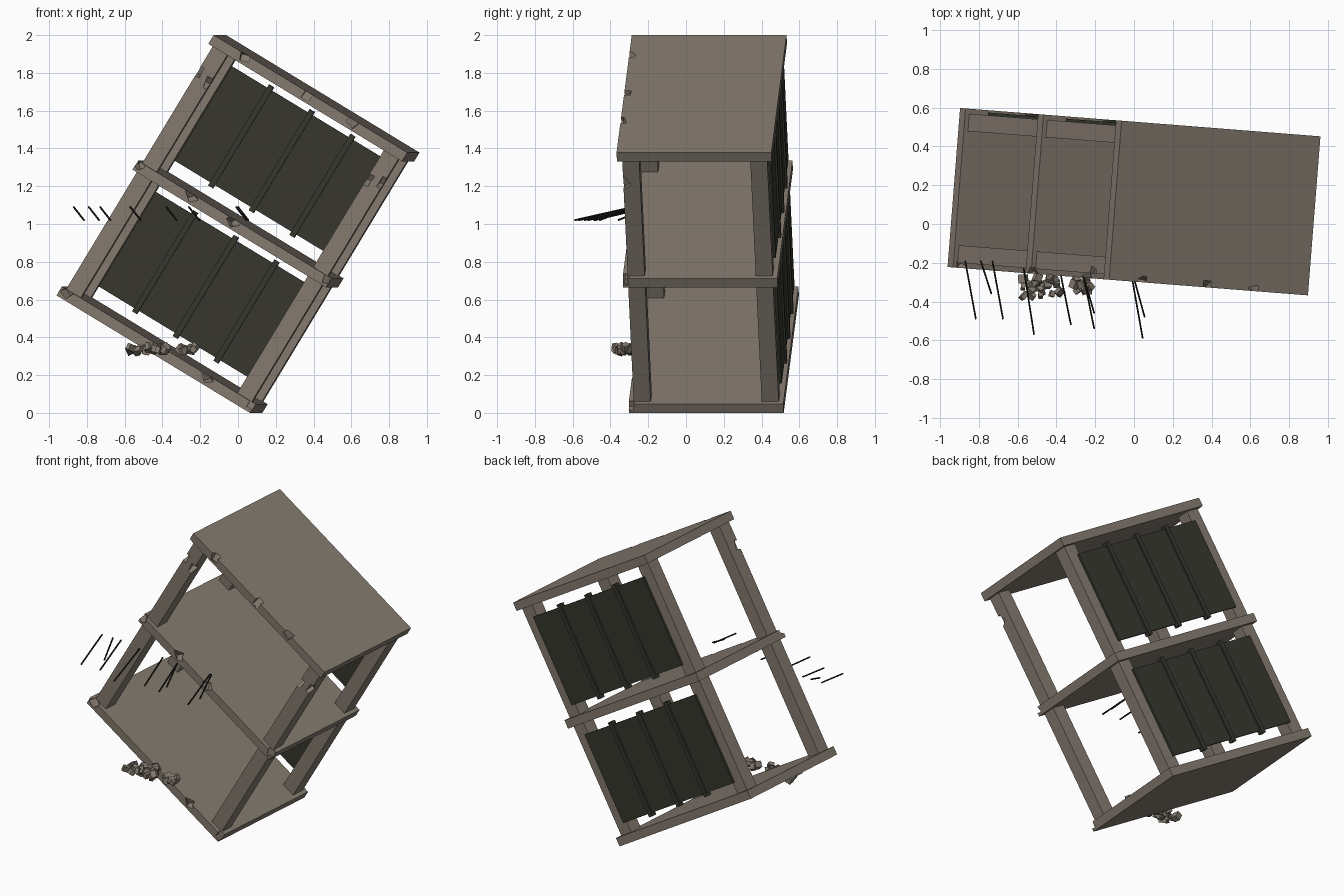
import bpy, bmesh, random
from math import radians
from mathutils import Matrix, Vector

if "Cube" in bpy.data.objects:
    bpy.data.objects.remove(bpy.data.objects["Cube"], do_unlink=True)
random.seed(4)


def material(name, rgb):
    m = bpy.data.materials.new(name)
    m.use_nodes = True
    m.diffuse_color = (*rgb, 1)
    m.node_tree.nodes["Principled BSDF"].inputs["Base Color"].default_value = (*rgb, 1)
    return m


concrete = material("concrete", (0.23, 0.195, 0.158))
dark_metal = material("dark_metal", (0.038, 0.038, 0.028))
rod_metal = material("rod_metal", (0.015, 0.015, 0.014))

# Everything structural leans in one shared frame
LEAN = (Matrix.Translation((0, 0.115, 1)) @ Matrix.Rotation(radians(-4.5), 4, "Z")
        @ Matrix.Rotation(radians(31.2), 4, "Y"))
HALF_W, HALF_D, HALF_H = 0.601, 0.411, 0.806
SLAB = 0.055
STOREY = HALF_H - SLAB / 2
COL = 0.09


def add_box(bm, centre, size, rot=Matrix.Identity(4)):
    mat = Matrix.Translation(centre) @ rot @ Matrix.Diagonal((*size, 1))
    bmesh.ops.create_cube(bm, size=1, matrix=mat)


def finish(bm, name, mat, frame=LEAN):
    me = bpy.data.meshes.new(name)
    bm.transform(frame)
    bm.to_mesh(me)
    bm.free()
    me.materials.append(mat)
    ob = bpy.data.objects.new(name, me)
    bpy.context.collection.objects.link(ob)
    return ob


def tumble():
    return (Matrix.Rotation(random.uniform(0, 3), 4, "X")
            @ Matrix.Rotation(random.uniform(0, 3), 4, "Y")
            @ Matrix.Rotation(random.uniform(0, 3), 4, "Z"))


def chipped_box(name, centre, size, chips=()):
    """Concrete block with broken-out notches at the given local points."""
    bm = bmesh.new()
    add_box(bm, centre, size)
    ob = finish(bm, name, concrete)
    if not chips:
        return
    bm = bmesh.new()
    for point in chips:
        add_box(bm, point, (0.055, 0.05, 0.045), tumble())
    cutter = finish(bm, name + "_cutter", concrete)
    cutter.hide_render = True
    mod = ob.modifiers.new("chips", "BOOLEAN")
    mod.operation, mod.solver, mod.object = "DIFFERENCE", "EXACT", cutter
    bpy.context.view_layer.objects.active = ob
    bpy.ops.object.modifier_apply(modifier=mod.name)
    bpy.data.objects.remove(cutter, do_unlink=True)


# Slabs, with chips along the front edge
slab_chips = {
    "bottom_slab": (-0.56, 0.0, 0.31, 0.59),
    "middle_slab": (-0.59, -0.26, 0.0, 0.59),
    "top_slab": (-0.40, -0.01, 0.27),
}
for level, (name, spots) in enumerate(slab_chips.items()):
    z = (level - 1) * STOREY
    chipped_box(name, (0, 0, z), (2 * HALF_W, 2 * HALF_D, SLAB),
                [(x, -HALF_D, z + 0.018) for x in spots])

# Columns on both storeys
cx, cy = HALF_W - 0.025 - COL / 2, HALF_D - 0.026 - COL / 2
for storey, level in (("lower", -0.5), ("upper", 0.5)):
    for side, sx in (("right", -1), ("left", 1)):
        for face, sy in (("front", -1), ("back", 1)):
            chips = []
            if storey == "upper" and face == "front":
                chips = [(sx * (cx + dx), -cy - 0.04, z)
                         for dx, z in ((0.045, 0.60), (-0.04, 0.575))]
            chipped_box(f"{storey}_{face}_{side}_column",
                        (sx * cx, sy * cy, level * STOREY),
                        (COL, COL, STOREY - SLAB), chips)

# Back wall panels with vertical ribs
PANEL_W, PANEL_H, PANEL_Y = 1.01, 0.585, 0.392
for storey, level in (("lower", -0.5), ("upper", 0.5)):
    bm = bmesh.new()
    add_box(bm, (0, PANEL_Y, level * STOREY), (PANEL_W, 0.014, PANEL_H))
    finish(bm, storey + "_wall_panel", dark_metal)
    bm = bmesh.new()
    for i in (-1, 0, 1):
        add_box(bm, (i * PANEL_W / 4, PANEL_Y, level * STOREY),
                (0.03, 0.036, PANEL_H + 0.04))
    finish(bm, storey + "_wall_ribs", dark_metal)

# Loose reinforcing rods: start x, start y, end y
rods = ((-0.87, -0.19, -0.49), (-0.79, -0.19, -0.36), (-0.73, -0.19, -0.49),
        (-0.57, -0.22, -0.57), (-0.38, -0.25, -0.52), (-0.26, -0.27, -0.46),
        (-0.26, -0.27, -0.54), (0.0, -0.28, -0.48), (-0.01, -0.28, -0.59))
bm = bmesh.new()
for x, y0, y1 in rods:
    a, b = Vector((x, y0, 1.09)), Vector((x + 0.055, y1, 1.02))
    turn = (b - a).to_track_quat("Z", "Y").to_matrix().to_4x4()
    bmesh.ops.create_cone(bm, cap_ends=True, segments=6, radius1=0.005, radius2=0.005,
                          depth=(b - a).length, matrix=Matrix.Translation((a + b) / 2) @ turn)
finish(bm, "reinforcing_rods", rod_metal, Matrix.Identity(4))

# Rubble heap in front of the lowest slab, in two clusters
bm = bmesh.new()
for count, x0, x1, y0, y1 in ((22, -0.58, -0.38, -0.40, -0.27), (9, -0.32, -0.22, -0.37, -0.27)):
    for _ in range(count):
        size = [random.uniform(0.022, 0.045) for _ in range(3)]
        spot = (random.uniform(x0, x1), random.uniform(y0, y1), random.uniform(0.328, 0.35))
        add_box(bm, spot, size, tumble())
finish(bm, "rubble", concrete, Matrix.Identity(4))
